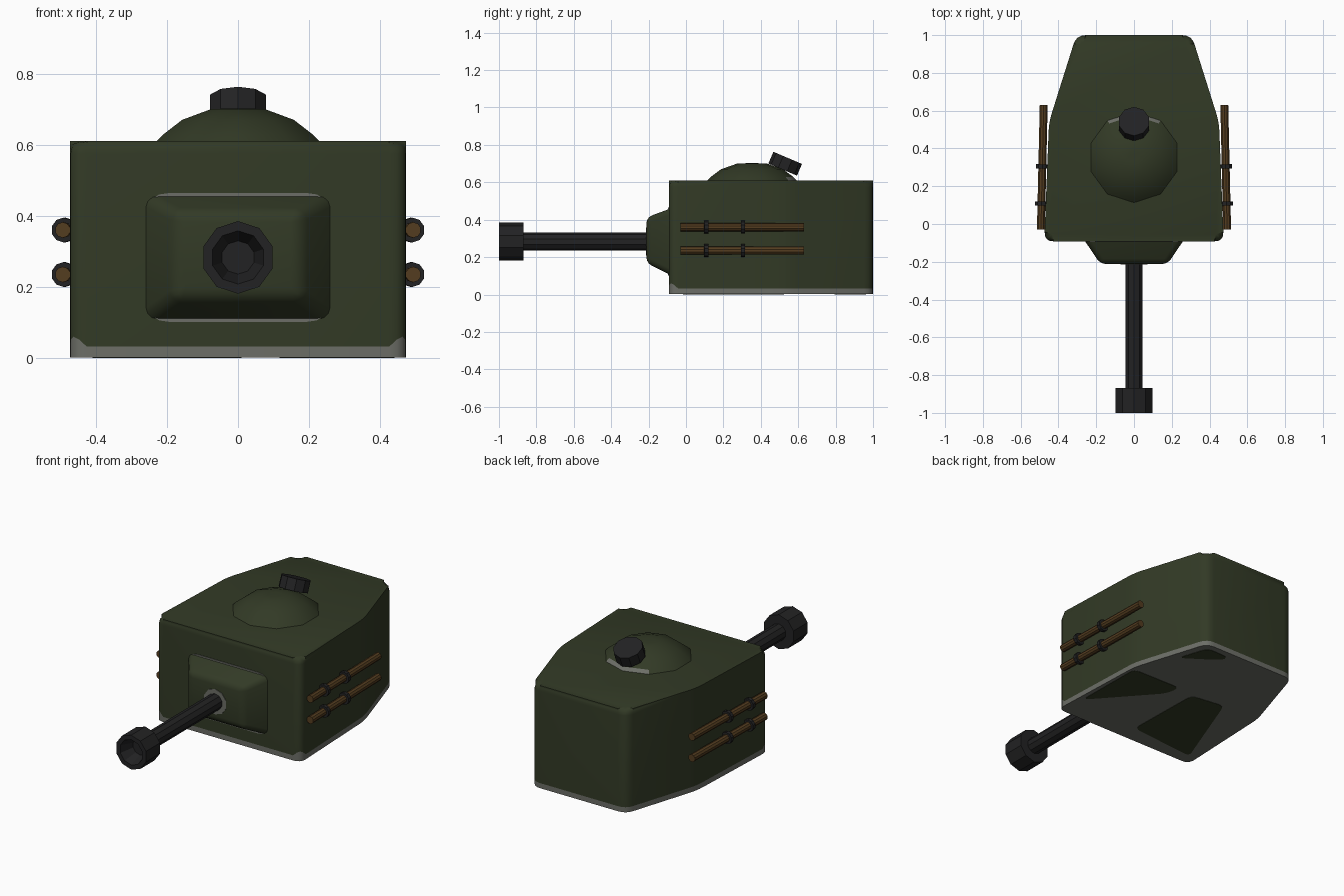
import bpy, bmesh, math
from mathutils import Vector

if "Cube" in bpy.data.objects:
    bpy.data.objects.remove(bpy.data.objects["Cube"])


def material(name, rgb):
    m = bpy.data.materials.new(name)
    m.diffuse_color = (*rgb, 1)
    m.use_nodes = True
    m.node_tree.nodes["Principled BSDF"].inputs["Base Color"].default_value = m.diffuse_color
    return m


GREEN = material("olive green", (0.032, 0.042, 0.019))
GREY = material("worn grey", (0.15, 0.155, 0.135))
BLACK = material("gun black", (0.016, 0.016, 0.017))
BROWN = material("rod brown", (0.088, 0.046, 0.014))


def finish(name, bm, mats, angle=30):
    bmesh.ops.recalc_face_normals(bm, faces=bm.faces)
    for f in bm.faces:
        f.smooth = True
    me = bpy.data.meshes.new(name)
    bm.to_mesh(me)
    bm.free()
    for m in mats:
        me.materials.append(m)
    me.set_sharp_from_angle(angle=math.radians(angle))
    ob = bpy.data.objects.new(name, me)
    bpy.context.collection.objects.link(ob)
    return ob


def loft(bm, rings):
    """Join equal-length rings of points, capping both ends."""
    vs = [[bm.verts.new(p) for p in ring] for ring in rings]
    n = len(vs[0])
    for a, b in zip(vs, vs[1:]):
        for i in range(n):
            j = (i + 1) % n
            bm.faces.new((a[i], a[j], b[j], b[i]))
    bm.faces.new(vs[0])
    bm.faces.new(vs[-1])
    return vs


def lathe(name, origin, axis, profile, mats, angle=30, sides=10, rule=None):
    """Revolve (distance along axis, radius) pairs."""
    w = Vector(axis).normalized()
    u = Vector((1, 0, 0))
    u = (u - w * u.dot(w)).normalized()
    v = w.cross(u)
    rings = []
    for t, r in profile:
        ring = []
        for k in range(sides):
            a = math.pi / 2 + math.tau * k / sides
            ring.append(Vector(origin) + w * t + (u * math.cos(a) + v * math.sin(a)) * r)
        rings.append(ring)
    bm = bmesh.new()
    loft(bm, rings)
    if rule:
        for f in bm.faces:
            f.material_index = int(rule(f.calc_center_median()))
    return finish(name, bm, mats, angle)


def rounded(points, r, seg=4):
    """Round a polygon's corners; returns (x, y, fraction along the corner)."""
    out = []
    for i, p in enumerate(points):
        p = Vector(p)
        a = p + (Vector(points[i - 1]) - p).normalized() * r
        b = p + (Vector(points[(i + 1) % len(points)]) - p).normalized() * r
        for k in range(seg + 1):
            t = k / seg
            q = a * (1 - t) ** 2 + p * 2 * t * (1 - t) + b * t ** 2
            out.append((q.x, q.y, t))
    return out


# Hull: rounded outline with a worn grey strip along the bottom
half = [(0.475, -0.092), (0.45, 0.54), (0.305, 1.0)]
outline = rounded(half + [(-x, y) for x, y in reversed(half)], 0.05)


def strip(x, y, t):
    return 0.032 + (0.028 * math.sin(math.pi * t) if y < 0 else 0)


bm = bmesh.new()
rings = loft(bm, [[(x, y, 0.002) for x, y, t in outline],
                  [(x, y, strip(x, y, t)) for x, y, t in outline],
                  [(x, y, 0.61) for x, y, t in outline]])
for f in bm.faces:
    f.material_index = int(f.calc_center_median().z < 0.05)
top = set(rings[2])
rim = [e for e in bm.edges if all(v in top for v in e.verts)]
bmesh.ops.bevel(bm, geom=rim, offset=0.035, segments=3, profile=0.5, affect='EDGES')
finish("turret_hull", bm, [GREEN, GREY], 40)

# Green paint patches left on the underside
patches = [[(0.44, 0.08), (0.435, 0.52), (0.11, 0.525), (0.13, 0.43)],
           [(0.01, 0.02), (0.0, 0.5), (-0.21, 0.53), (-0.42, -0.02)],
           [(0.33, 0.78), (0.27, 0.965), (0.115, 0.96), (0.14, 0.91)]]
for i, pts in enumerate(patches):
    bm = bmesh.new()
    pts = rounded(pts, 0.04)
    loft(bm, [[(x, y, z) for x, y, t in pts] for z in (0, 0.004)])
    finish(f"underside_patch_{i + 1}", bm, [GREEN])


# Gun mantlet: bevelled wedge on the front
def rect(w, z0, z1, y):
    return [(-w, y, z0), (w, y, z0), (w, y, z1), (-w, y, z1)]


bm = bmesh.new()
loft(bm, [rect(0.26, 0.108, 0.457, -0.09), rect(0.178, 0.168, 0.412, -0.212)])
edges = [e for e in bm.edges if any(v.co.y < -0.2 for v in e.verts)]
bmesh.ops.bevel(bm, geom=edges, offset=0.03, segments=3, profile=0.5, affect='EDGES')
finish("gun_mantlet", bm, [GREEN], 40)

# Worn grey edge behind the mantlet
bm = bmesh.new()
pts = rounded([(-0.255, 0.102), (0.255, 0.102), (0.255, 0.464), (-0.255, 0.464)], 0.06)
loft(bm, [[(x, y, z) for x, z, t in pts] for y in (-0.09, -0.096)])
finish("mantlet_worn_edge", bm, [GREY])

# Gun: worn collar, barrel and hollow muzzle brake
Z = 0.283
lathe("barrel_collar", (0, -0.208, Z), (0, -1, 0), [(0, 0.075), (0.007, 0.075)], [GREY])
lathe("gun_barrel", (0, -0.2, Z), (0, -1, 0), [(0, 0.048), (0.69, 0.048)], [BLACK])
lathe("muzzle_brake", (0, -0.868, Z), (0, -1, 0),
      [(0, 0.102), (0.132, 0.102), (0.132, 0.075), (0.05, 0.047)], [BLACK])

# Roof dome with worn rear edge
lathe("roof_dome", (0, 0.353, 0.6), (0, 0, 1),
      [(0, 0.25), (0.028, 0.222), (0.07, 0.165), (0.1, 0.08), (0.102, 0.03)],
      [GREEN, GREY], 60, rule=lambda c: c.y > 0.53 and c.z < 0.62)

# Tilted round cap behind the dome
lathe("roof_cap", (0, 0.517, 0.668), (0, 0.39, 0.92), [(0, 0.083), (0.068, 0.083)], [BLACK])

# Two strapped rods on each side
for side, s in (("right", 1), ("left", -1)):
    for level, z in (("upper", 0.36), ("lower", 0.235)):
        start, end = Vector((s * 0.493, -0.03, z)), Vector((s * 0.478, 0.63, z))
        d = end - start
        lathe(f"{side}_{level}_rod", start, d, [(0, 0.022), (d.length, 0.022)], [BROWN])
        for i, y in enumerate((0.108, 0.305)):
            c = start + d * ((y + 0.03) / 0.66)
            lathe(f"{side}_{level}_strap_{i + 1}", c, d,
                  [(-0.011, 0.035), (0.011, 0.035)], [BLACK])
